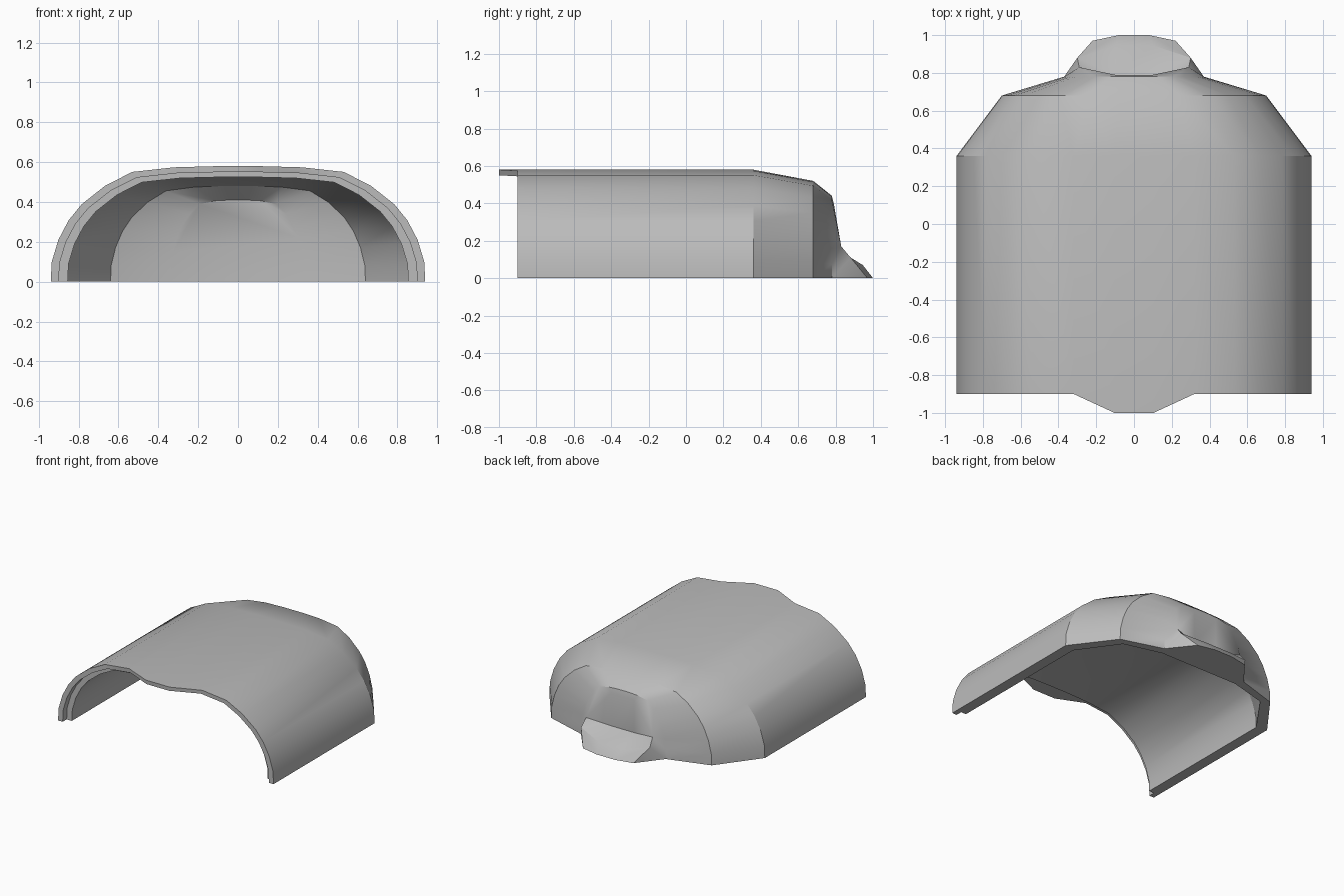
import bpy, bmesh, math

old = bpy.data.objects.get("Cube")
if old:
    bpy.data.objects.remove(old, do_unlink=True)

grey = bpy.data.materials.new("plain grey")
grey.use_nodes = True
grey.diffuse_color = (0.5, 0.5, 0.5, 1)
grey.node_tree.nodes["Principled BSDF"].inputs["Base Color"].default_value = (0.5, 0.5, 0.5, 1)

# Half of the arch profile as fractions of half width and height, foot to crown
HALF = [(1, 0), (.995, .17), (.96, .36), (.905, .53), (.835, .67),
        (.71, .83), (.565, .95), (.34, .99), (.11, 1)]
ARCH = HALF + [(-x, z) for x, z in reversed(HALF)]

# Sections run from the inner back wall forward, round the lip, and back outside:
# y, half width, height, tongue length
SECTIONS = [
    (.72, .34, .41, 0), (.64, .64, .48, 0), (.34, .855, .525, 0),
    (-.85, .855, .525, 0), (-.85, .90, .55, 0),
    (-.90, .90, .55, .1), (-.90, .94, .58, .1),
    (.36, .94, .58, 0), (.68, .70, .52, 0), (.78, .37, .44, 0),
]

bm = bmesh.new()


def face(*verts):
    return bm.faces.new(verts)


def section(y, w, h, tongue):
    ring = []
    for fx, fz in ARCH:
        reach = tongue if abs(fx) < .2 else 0
        ring.append(bm.verts.new((fx * w, y - reach, fz * h)))
    return ring


# Shell walls
rings = [section(*s) for s in SECTIONS]
for a, b in zip(rings, rings[1:]):
    for i in range(len(ARCH) - 1):
        face(a[i], a[i + 1], b[i + 1], b[i])
face(*rings[0])                                   # inner back wall


# Rear spout with a recess above it, mirrored left to right
def pair(x, y, z):
    return bm.verts.new((x, y, z)), bm.verts.new((-x, y, z))


ridge = pair(.29, .83, .17)
side_rim = pair(.30, .88, .11)
front_rim = pair(.10, .945, .07)
wall_top = pair(.10, .79, .40)
wall_foot = pair(.10, .79, .14)
base_side = pair(.22, .97, 0)
base_front = pair(.08, 1.0, 0)
back = rings[-1]
for s, arch in enumerate((back, back[::-1])):
    for i in range(1, 6):                         # cheeks of the recess
        face(arch[i], arch[i + 1], ridge[s])
    face(arch[0], arch[1], ridge[s], side_rim[s])
    face(arch[0], side_rim[s], base_side[s])
    face(arch[6], wall_top[s], ridge[s])
    face(arch[6], arch[7], wall_top[s])
    face(arch[7], arch[8], wall_top[s])
    face(ridge[s], wall_top[s], wall_foot[s])
    face(ridge[s], wall_foot[s], side_rim[s])
    face(side_rim[s], wall_foot[s], front_rim[s])
    face(side_rim[s], front_rim[s], base_front[s], base_side[s])
for lower, upper in ((wall_foot, wall_top), (front_rim, wall_foot), (base_front, front_rim)):
    face(lower[0], lower[1], upper[1], upper[0])
face(wall_top[0], wall_top[1], back[9], back[8])

# Flat underside rim all the way round
face(*[r[0] for r in rings], base_side[0], base_front[0],
     base_front[1], base_side[1], *[r[-1] for r in reversed(rings)])

bmesh.ops.recalc_face_normals(bm, faces=bm.faces)
mesh = bpy.data.meshes.new("shell_cover")
bm.to_mesh(mesh)
bm.free()
mesh.materials.append(grey)
shell = bpy.data.objects.new("shell_cover", mesh)
bpy.context.collection.objects.link(shell)
bpy.context.view_layer.objects.active = shell
shell.select_set(True)
bpy.ops.object.shade_smooth_by_angle(angle=math.radians(30))
